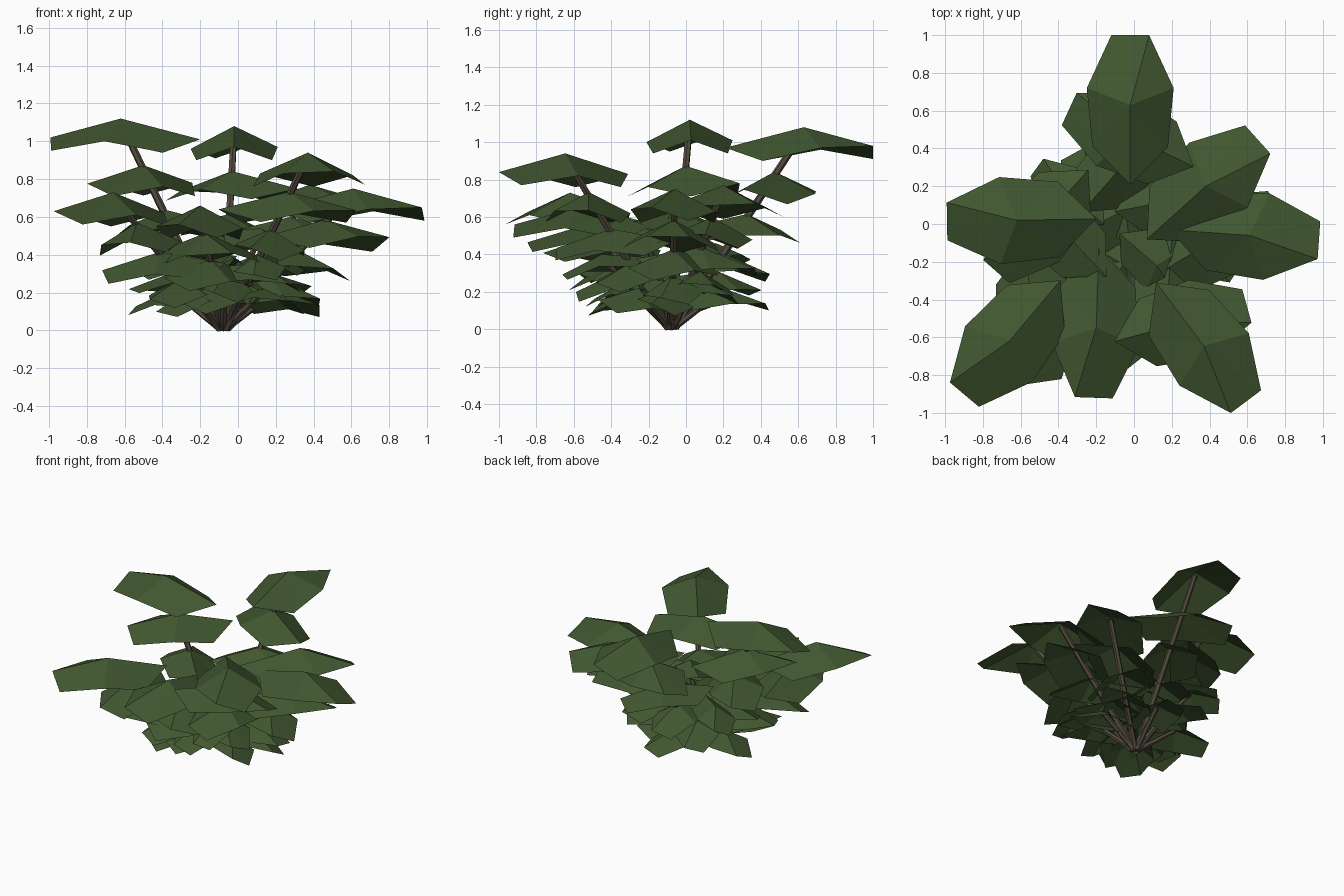
import bpy, bmesh, math, random
from mathutils import Vector, Matrix

if "Cube" in bpy.data.objects:
    bpy.data.objects.remove(bpy.data.objects["Cube"])

random.seed(5)
BASE = Vector((-0.08, -0.08, 0.0))


def material(name, col):
    m = bpy.data.materials.new(name)
    m.diffuse_color = (*col, 1)
    m.use_nodes = True
    m.node_tree.nodes["Principled BSDF"].inputs["Base Color"].default_value = m.diffuse_color
    return m


green = material("leaf_green", (0.052, 0.095, 0.03))
brown = material("stem_brown", (0.09, 0.072, 0.05))

# Leaf outline around a raised centre: inner tip, right side, outer end, left side
OUTLINE = [(-0.42, 0, -.11), (-0.22, -0.20, -.18), (0.09, -0.23, -.11), (0.37, -0.10, -.10),
           (0.37, 0.10, -.17), (0.09, 0.23, -.12), (-0.22, 0.20, -.18)]
FACES = [(0, 1, 7), (1, 2, 7), (2, 3, 7), (3, 4, 7), (4, 5, 7), (5, 6, 7), (6, 0, 7)]


def finish(bm, name, mat):
    me = bpy.data.meshes.new(name)
    bm.to_mesh(me)
    bm.free()
    me.materials.append(mat)
    ob = bpy.data.objects.new(name, me)
    bpy.context.collection.objects.link(ob)


def leaf(bm, pos, deg, size, tilt=0.0, roll=0.0):
    m = (Matrix.Translation(pos) @ Matrix.Rotation(math.radians(deg), 4, 'Z')
         @ Matrix.Rotation(tilt, 4, 'Y') @ Matrix.Rotation(roll, 4, 'X') @ Matrix.Scale(size, 4))
    vs = [bm.verts.new(m @ Vector(p)) for p in OUTLINE + [(0, 0, 0)]]
    for f in FACES:
        bm.faces.new([vs[i] for i in f])


def stem(bm, a, b, r):
    d = b - a
    m = Matrix.Translation((a + b) / 2) @ d.to_track_quat('Z', 'Y').to_matrix().to_4x4()
    bmesh.ops.create_cone(bm, cap_ends=True, segments=6, radius1=r, radius2=r * 0.8,
                          depth=d.length, matrix=m)


# Main stems: tip position, headings of the top, second and third leaves in degrees
TIPS = [((-0.02, 0.63, 1.08), 90, 155, 50), ((-0.62, 0.02, 1.12), 181, 228, 135),
        ((0.37, -0.645, 0.94), -53, 15, -95), ((0.61, -0.06, 0.75), -4, 30, -35),
        ((-0.66, -0.62, 0.73), 230, 278, 190), ((-0.20, -0.55, 0.66), -92, -52, -125),
        ((0.38, 0.20, 0.77), 42, 10, 85)]
# Short inner stems
INNER = [((-0.36, 0.16, 0.46), 140), ((0.12, -0.22, 0.54), -40), ((0.10, -0.45, 0.40), -80)]

leaves, stems = bmesh.new(), bmesh.new()
for tip, *heads in TIPS:
    tip = Vector(tip)
    heads += [heads[0] + random.uniform(-30, 30)]
    stem(stems, BASE + (tip - BASE) * Vector((1, 1, 0)) * 0.03 + Vector((0, 0, 0.01)),
         tip - Vector((0, 0, 0.02)), 0.023)
    for i, (t, s, d) in enumerate(zip((1, 0.78, 0.57, 0.38), (1, 0.92, 0.82, 0.72), heads)):
        leaf(leaves, BASE.lerp(tip, t), d, s,
             (0, 0.02, 0.08, 0.15)[i], random.uniform(-.12, .12) * min(i, 1))

for tip, deg in INNER:
    tip = Vector(tip)
    stem(stems, BASE + Vector((0, 0, 0.01)), tip - Vector((0, 0, 0.02)), 0.02)
    leaf(leaves, tip, deg, 0.6, random.uniform(.05, .2), random.uniform(-.15, .15))

# Low skirt of leaves around the base
for k in range(9):
    a = math.tau * (k + random.uniform(-.2, .2)) / 9
    out = Vector((math.cos(a), math.sin(a), 0))
    pos = BASE + out * 0.28 + Vector((0, 0, 0.22 + 0.09 * (k % 2)))
    leaf(leaves, pos, math.degrees(a), 0.66, random.uniform(.05, .25), random.uniform(-.2, .2))
    stem(stems, BASE + out * 0.015 + Vector((0, 0, 0.01)), pos - Vector((0, 0, 0.01)), 0.02)

finish(leaves, "leaves", green)
finish(stems, "stems", brown)
